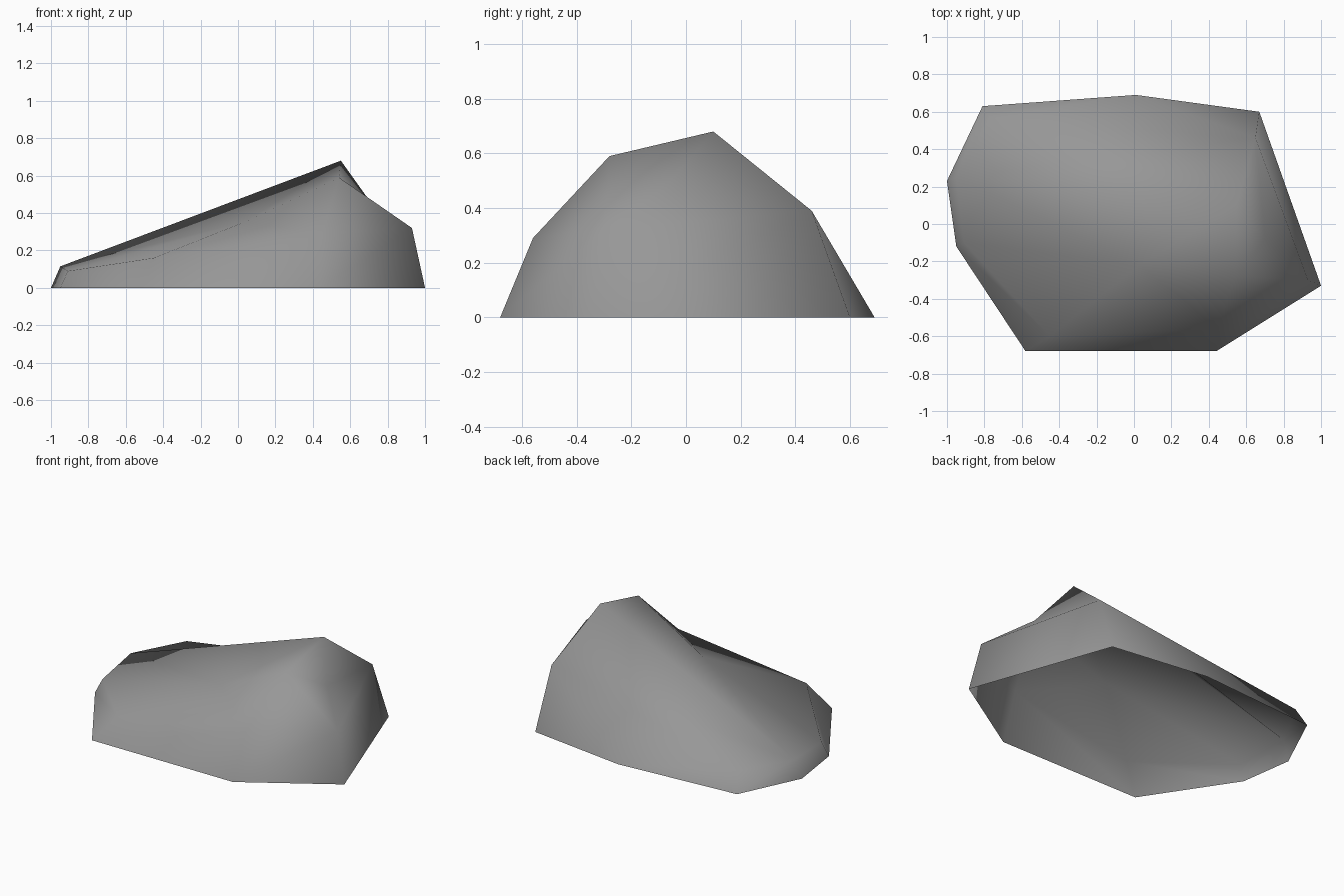
import bpy
import bmesh

old = bpy.data.objects.get("Cube")
if old:
    bpy.data.objects.remove(old, do_unlink=True)

# Ground rim, counter-clockwise from the back right corner
points = {
    "a": (.67, .60, 0), "b": (.01, .69, 0), "c": (-.81, .63, 0), "d": (-1, .23, 0),
    "e": (-.95, -.12, 0), "f": (-.58, -.68, 0), "g": (.44, -.68, 0), "h": (1, -.33, 0),
}

# Upper corners: peak, brow, shoulders, and the two shallow dents K and N
points.update({
    "A": (.55, .10, .68), "B": (.54, -.28, .59), "C": (.93, -.30, .32),
    "D": (.65, .46, .39), "E": (-.95, .25, .115), "S": (-.91, -.10, .09),
    "F": (-.45, -.60, .16), "G": (.45, -.56, .29), "H": (-.77, .57, .12),
    "K": (.03, -.22, .35), "N": (.70, -.08, .47),
})

# Each facet is named by its three corners
top_facets = "AEK ESK SFK FGK GBK BAK ABN BCN CDN DAN GCB DEA DHE"
side_facets = "abD bHD bcH cdE cEH deS dSE efF eFS fgG fGF ghC gCG haD hDC"


def make_material(name, colour):
    mat = bpy.data.materials.new(name)
    mat.use_nodes = True
    mat.diffuse_color = colour
    bsdf = next(n for n in mat.node_tree.nodes if n.type == 'BSDF_PRINCIPLED')
    bsdf.inputs["Base Color"].default_value = colour
    bsdf.inputs["Roughness"].default_value = 0.9
    return mat


def make_shell(name, corners, facets, material):
    bm = bmesh.new()
    verts = {key: bm.verts.new(co) for key, co in corners.items()}
    for facet in facets.split():
        face = bm.faces.new([verts[key] for key in facet])
        face.smooth = True
    mesh = bpy.data.meshes.new(name)
    bm.to_mesh(mesh)
    bm.free()
    mesh.materials.append(material)
    obj = bpy.data.objects.new(name, mesh)
    bpy.context.collection.objects.link(obj)
    return obj


# Smooth boulder shell, open underneath
stone_grey = make_material("stone grey", (.31, .31, .31, 1))
make_shell("boulder", points, top_facets + " " + side_facets, stone_grey)
